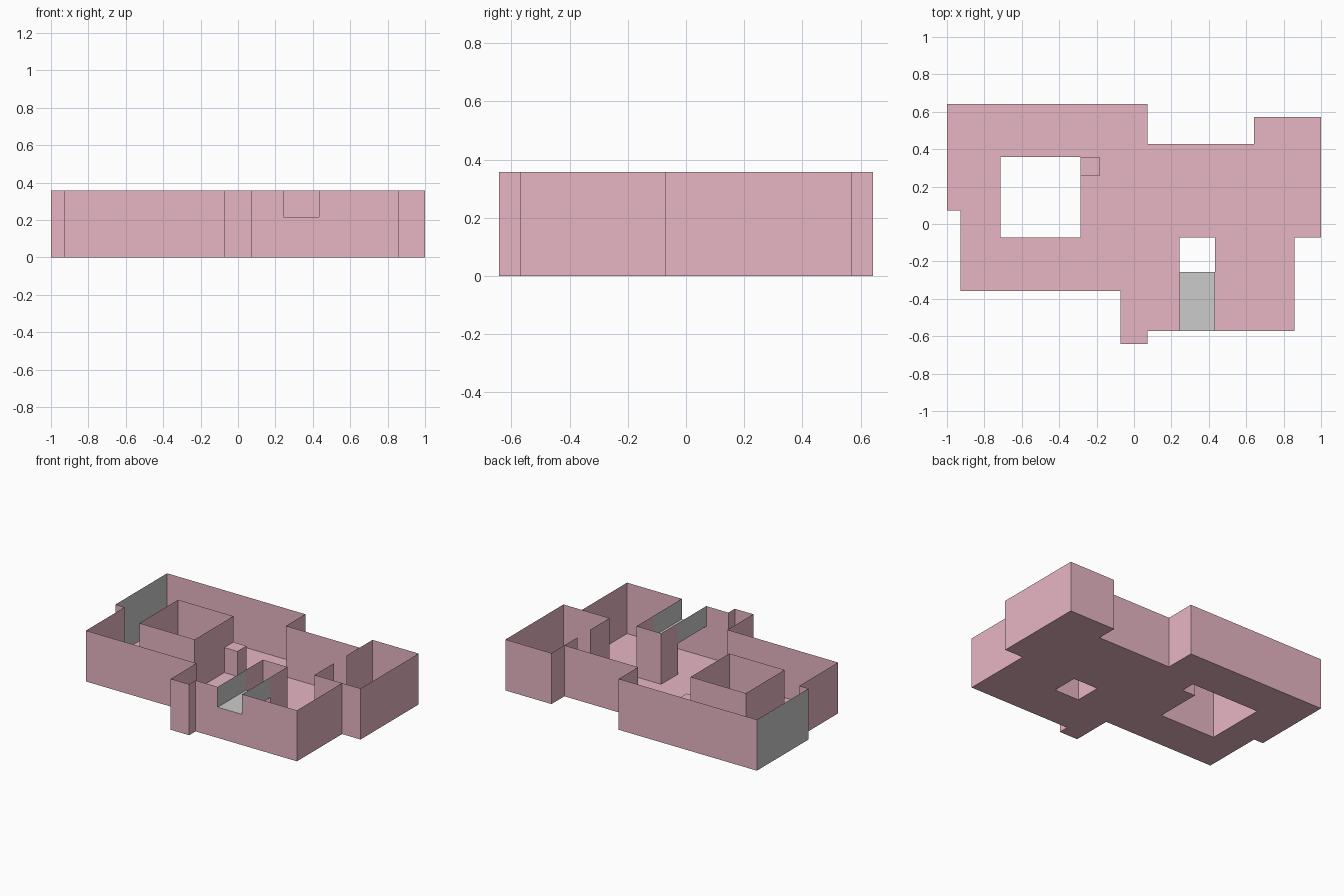
import bpy
import bmesh

if "Cube" in bpy.data.objects:
    bpy.data.objects.remove(bpy.data.objects["Cube"])

U = 1 / 14          # plan module
H = 5 * U           # wall height
SILL = 0.215        # height of the raised window ledge
CAP = 0.175         # height of the low niche
CX0, CX1, CY = 0.243 / U, 0.433 / U, -0.257 / U   # window channel, in modules
NX, NY = -0.185 / U, 0.257 / U                    # niche corner, in modules

pink = bpy.data.materials.new("dusty_pink")
pink.diffuse_color = (0.80, 0.47, 0.55, 1)
pink.use_nodes = True
pink.node_tree.nodes["Principled BSDF"].inputs["Base Color"].default_value = pink.diffuse_color


def finish(name, bm, mat):
    me = bpy.data.meshes.new(name)
    bm.to_mesh(me)
    bm.free()
    if mat:
        me.materials.append(mat)
    ob = bpy.data.objects.new(name, me)
    bpy.context.collection.objects.link(ob)
    return ob


def wall(name, path, z0=0, z1=H, mat=pink):
    """Thin wall sheet standing along a plan path."""
    bm = bmesh.new()
    cols = [[bm.verts.new((x * U, y * U, z)) for z in (z0, z1)] for x, y in path]
    for a, b in zip(cols, cols[1:]):
        bm.faces.new((a[0], b[0], b[1], a[1]))
    return finish(name, bm, mat)


def slab(name, loops, z=0, mat=pink):
    """Flat sheet: first loop is the outline, the others are holes."""
    bm = bmesh.new()
    edges = []
    for loop in loops:
        vs = [bm.verts.new((x * U, y * U, z)) for x, y in loop]
        edges += [bm.edges.new((a, b)) for a, b in zip(vs, vs[1:] + vs[:1])]
    bmesh.ops.triangle_fill(bm, edges=edges, use_beauty=True, use_dissolve=False,
                            normal=(0, 0, 1))
    bmesh.ops.dissolve_limit(bm, angle_limit=0.01, verts=bm.verts[:], edges=bm.edges[:])
    return finish(name, bm, mat)


def rect(x0, x1, y0, y1):
    return [(x0, y0), (x1, y0), (x1, y1), (x0, y1)]


# Outer plan, split at the window channel in the front wall
right_side = [(-14, 9), (1, 9), (1, 6), (9, 6), (9, 8), (14, 8), (14, -1),
              (12, -1), (12, -8), (CX1, -8)]
left_side = [(CX0, -8), (1, -8), (1, -9), (-1, -9), (-1, -5), (-13, -5),
             (-13, 1), (-14, 1)]

# Floor with courtyard (plus niche) and window shaft holes
courtyard_hole = [(-10, -1), (-4, -1), (-4, NY), (NX, NY), (NX, 5), (-10, 5)]
slab("floor", [right_side + left_side, courtyard_hole, rect(CX0, CX1, CY, -1)])

# Outer walls
wall("outer_wall_right", right_side)
wall("outer_wall_left", left_side)
wall("outer_wall_end", [(-14, 1), (-14, 9)], mat=None)
wall("wall_under_window", [(CX1, -8), (CX0, -8)], 0, SILL)

# Courtyard walls and the low niche beside it
wall("courtyard_walls", [(-4, NY), (-4, -1), (-10, -1), (-10, 5), (-4, 5)])
wall("wall_over_niche", [(-4, 5), (-4, NY)], CAP, H)
wall("niche_sides", [(-4, 5), (NX, 5), (NX, NY), (-4, NY)], 0, CAP)
slab("niche_top", [rect(-4, NX, NY, 5)], CAP)

# Window shaft and its raised channel
wall("shaft_walls", [(CX0, CY), (CX0, -1), (CX1, -1), (CX1, CY)])
wall("shaft_front_wall", [(CX1, CY), (CX0, CY)], 0, SILL)
slab("window_ledge", [rect(CX0, CX1, -8, CY)], SILL, None)
for side, x in (("left", CX0), ("right", CX1)):
    wall("window_cheek_" + side, [(x, -8), (x, CY)], SILL, H, None)

# Side room partitions with a doorway gap
wall("partition_back", [(9, 6), (9, 4)])
wall("partition_front", [(9, 2), (9, -1), (12, -1)])
